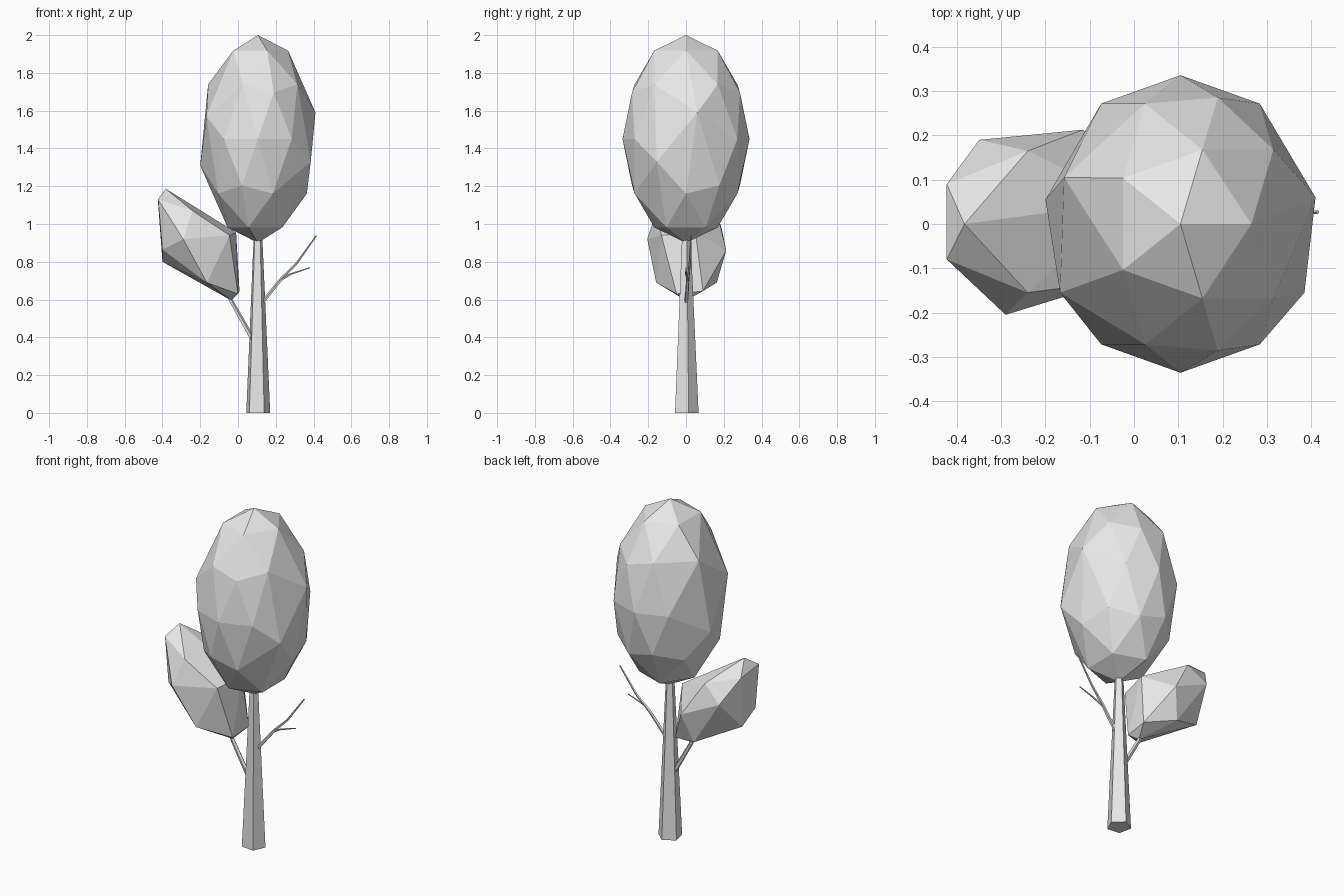
import bpy
import bmesh
import math
from mathutils import Vector, Matrix

cube = bpy.data.objects.get("Cube")
if cube:
    bpy.data.objects.remove(cube, do_unlink=True)

# Single plain material
GREY = 0.8
grey = bpy.data.materials.new("plain grey")
grey.use_nodes = True
grey.diffuse_color = (GREY, GREY, GREY, 1)
shader = next(n for n in grey.node_tree.nodes if n.type == "BSDF_PRINCIPLED")
shader.inputs["Base Color"].default_value = grey.diffuse_color


def finish(bm, name):
    """Turn a bmesh into a flat-shaded object."""
    bmesh.ops.recalc_face_normals(bm, faces=bm.faces)
    mesh = bpy.data.meshes.new(name)
    bm.to_mesh(mesh)
    bm.free()
    mesh.materials.append(grey)
    obj = bpy.data.objects.new(name, mesh)
    bpy.context.scene.collection.objects.link(obj)
    return obj


def add_limb(bm, start, end, start_radius, end_radius, sides):
    """Add one tapered segment between two points."""
    start, end = Vector(start), Vector(end)
    axis = end - start
    turn = axis.to_track_quat("Z", "Y").to_matrix().to_4x4()
    bmesh.ops.create_cone(
        bm, cap_ends=True, segments=sides,
        radius1=start_radius, radius2=end_radius, depth=axis.length,
        matrix=Matrix.Translation((start + end) / 2) @ turn)


def make_branch(name, path, thick, thin, sides=5):
    """Chain tapered segments along a path."""
    bm = bmesh.new()
    count = len(path) - 1
    radius = [thick + (thin - thick) * i / count for i in range(count + 1)]
    for i in range(count):
        add_limb(bm, path[i], path[i + 1], radius[i], radius[i + 1], sides)
    return finish(bm, name)


# Trunk: five-sided tapered post
TRUNK_X = 0.105
bm = bmesh.new()
bmesh.ops.create_cone(bm, cap_ends=True, segments=5, radius1=0.067,
                      radius2=0.021, depth=1,
                      matrix=Matrix.Translation((0, 0, 0.5)))
# Put the first corner slightly behind the +x direction
first = min((v.co for v in bm.verts if v.co.z < 0.1),
            key=lambda p: abs(math.atan2(p.y, p.x)))
spin = math.radians(12) - math.atan2(first.y, first.x)
bm.transform(Matrix.Translation((TRUNK_X, 0, 0)) @ Matrix.Rotation(spin, 4, "Z"))
finish(bm, "trunk")

# Branches
make_branch("left_branch", [(0.11, 0, 0.56), (0.23, 0.01, 0.71),
                            (0.31, 0.02, 0.79), (0.415, 0.027, 0.938)], 0.011, 0.004)
make_branch("left_twig", [(0.22, 0.01, 0.70), (0.28, 0, 0.735),
                          (0.38, 0, 0.768)], 0.007, 0.003)
make_branch("right_branch", [(0.08, 0, 0.385), (-0.03, 0, 0.58),
                             (-0.09, 0, 0.7)], 0.014, 0.009)

# Main crown: stretched icosphere with a few neighbouring corners merged
bm = bmesh.new()
bmesh.ops.create_icosphere(bm, subdivisions=2, radius=1)
bm.transform(Matrix.Translation((TRUNK_X, 0, 1.45))
             @ Matrix.Diagonal((0.305, 0.336, 0.55, 1)))
merged = [(0.41, 0.06, 1.59), (-0.2, 0.055, 1.31), (0.385, -0.155, 1.33),
          (-0.158, 0.105, 1.74), (-0.167, -0.155, 1.57)]
for spot in map(Vector, merged):
    edge = min(bm.edges, key=lambda e: sum((v.co - spot).length for v in e.verts))
    bmesh.ops.pointmerge(bm, verts=list(edge.verts), merge_co=spot)
finish(bm, "main_crown")

# Small crown: faceted leaning clump
corners = [
    # upper end
    (-0.383, 0, 1.187), (-0.423, -0.08, 1.13), (-0.423, 0.09, 1.11),
    (-0.24, -0.155, 1.07), (-0.24, 0.165, 1.06),
    # widest part
    (-0.29, -0.205, 0.92), (-0.35, 0.19, 0.97), (-0.115, 0.213, 0.86),
    (-0.4, -0.08, 0.865), (-0.4, 0.045, 0.8),
    # inner side and underside
    (-0.045, -0.13, 0.94), (-0.01, 0.05, 0.955), (-0.165, -0.158, 0.69),
    (-0.165, 0.163, 0.69), (-0.035, 0, 0.595), (0.008, 0.09, 0.645),
    (0, -0.05, 0.63),
]
bm = bmesh.new()
for corner in corners:
    bm.verts.new(corner)
bmesh.ops.convex_hull(bm, input=list(bm.verts))
finish(bm, "small_crown")
